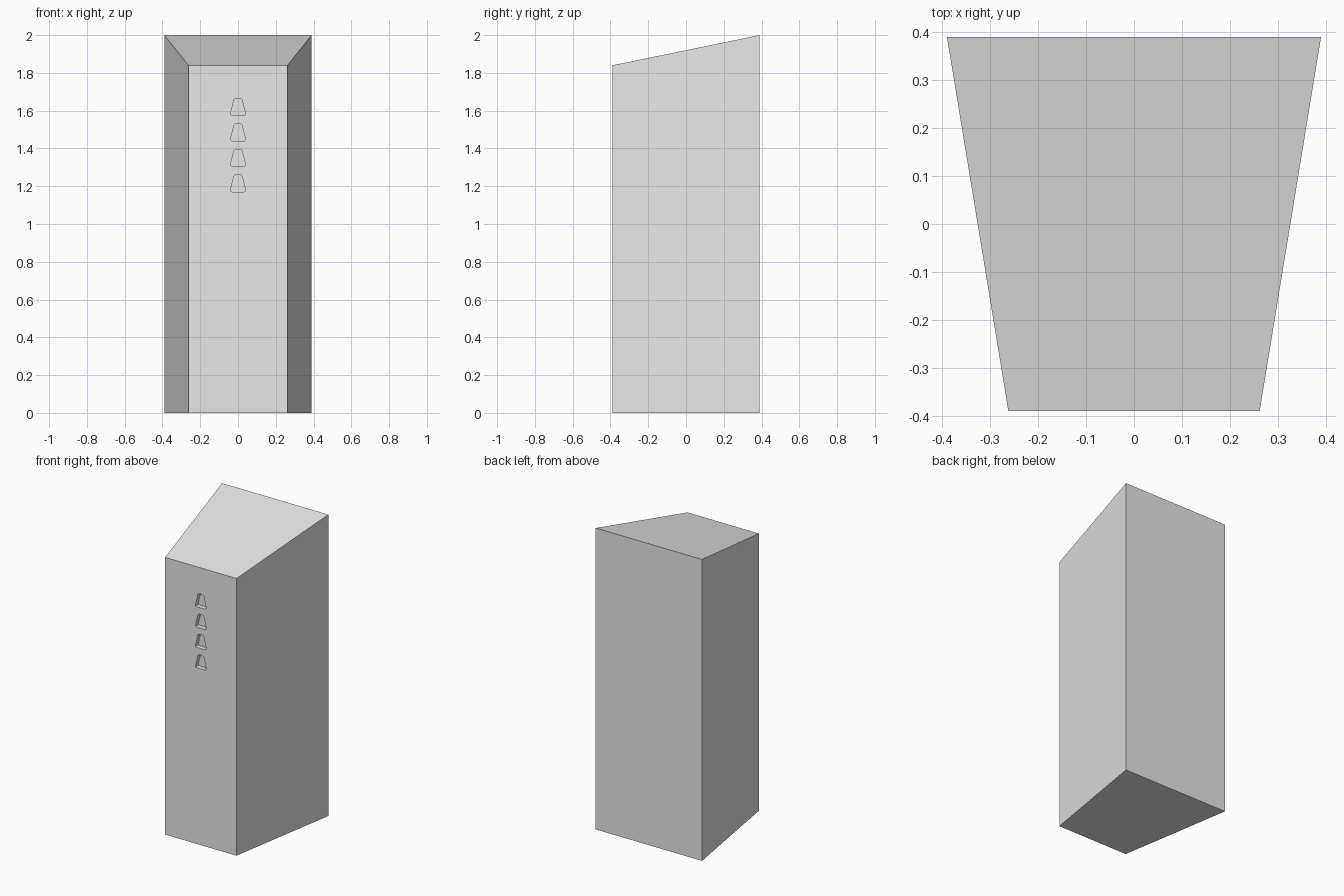
import bpy
import bmesh

cube = bpy.data.objects.get("Cube")
if cube:
    bpy.data.objects.remove(cube, do_unlink=True)

grey = bpy.data.materials.new("plain_grey")
grey.use_nodes = True
grey.diffuse_color = (0.8, 0.8, 0.8, 1)
grey.node_tree.nodes["Principled BSDF"].inputs["Base Color"].default_value = (0.8, 0.8, 0.8, 1)

HALF = 0.39          # half depth, and half width at the back
FRONT = 0.262        # half width at the front
FRONT_TOP, BACK_TOP = 1.84, 2.0
SLOT_DEPTH = 0.03


def make_object(name, bm):
    bmesh.ops.recalc_face_normals(bm, faces=bm.faces)
    mesh = bpy.data.meshes.new(name)
    bm.to_mesh(mesh)
    bm.free()
    mesh.materials.append(grey)
    obj = bpy.data.objects.new(name, mesh)
    bpy.context.collection.objects.link(obj)
    return obj


def add_prism(bm, outline, y0, y1):
    """Extrude an (x, z) outline along y."""
    face = bm.faces.new([bm.verts.new((x, y0, z)) for x, z in outline])
    ext = bmesh.ops.extrude_face_region(bm, geom=[face])
    moved = [g for g in ext["geom"] if isinstance(g, bmesh.types.BMVert)]
    bmesh.ops.translate(bm, verts=moved, vec=(0, y1 - y0, 0))


# Tapered body with a sloping top
bm = bmesh.new()
bmesh.ops.create_cube(bm, size=2 * HALF)
for v in bm.verts:
    front = v.co.y < 0
    top = v.co.z > 0
    if front:
        v.co.x *= FRONT / HALF
    v.co.z = (FRONT_TOP if front else BACK_TOP) if top else 0
body = make_object("tapered_body", bm)

# Column of four recessed slots, each a trapezoid with rounded corners
bm = bmesh.new()
for i in range(4):
    base = 1.17 + i * 0.1347
    half = [(0.03, 0), (0.037, 0.003), (0.039, 0.012),
            (0.022, 0.08), (0.018, 0.088), (0.011, 0.091)]
    outline = [(x, base + z) for x, z in half]
    outline += [(-x, z) for x, z in reversed(outline)]
    add_prism(bm, outline, -HALF - 0.05, -HALF + SLOT_DEPTH)
cutter = make_object("slot_cutter", bm)
cutter.hide_render = True
cutter.hide_viewport = True
cutter.display_type = 'WIRE'

cut = body.modifiers.new("slots", 'BOOLEAN')
cut.operation = 'DIFFERENCE'
cut.solver = 'EXACT'
cut.object = cutter
